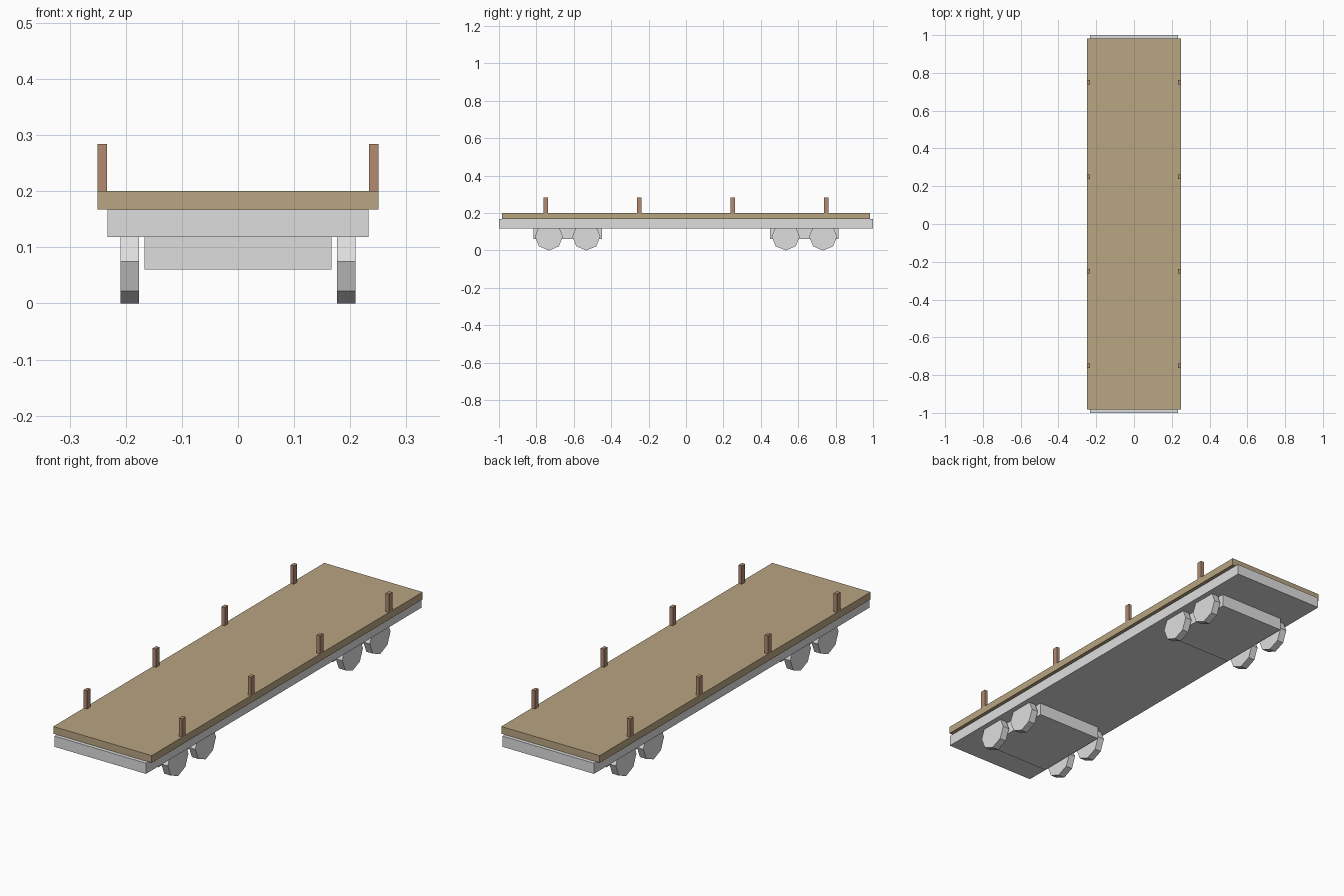
import bpy
import math

if "Cube" in bpy.data.objects:
    bpy.data.objects.remove(bpy.data.objects["Cube"])


def material(name, rgb):
    """Flat colour given as sRGB 0-255, stored as linear."""
    m = bpy.data.materials.new(name)
    lin = [((c / 255 + 0.055) / 1.055) ** 2.4 for c in rgb]
    m.diffuse_color = (*lin, 1.0)
    m.use_nodes = True
    m.node_tree.nodes["Principled BSDF"].inputs["Base Color"].default_value = m.diffuse_color
    return m


GREY = material("light grey metal", (222, 222, 222))
PLANK = material("tan planks", (184, 165, 130))
STAKE = material("brown wood", (178, 139, 113))


def box(name, x, y, z, mat):
    """Box from (min, max) ranges on each axis."""
    bpy.ops.mesh.primitive_cube_add(size=1, location=[sum(r) / 2 for r in (x, y, z)])
    ob = bpy.context.object
    ob.name = name
    ob.scale = [r[1] - r[0] for r in (x, y, z)]
    bpy.ops.object.transform_apply(location=False, rotation=False, scale=True)
    ob.data.materials.append(mat)


def wheel(name, x, y):
    """Octagonal wheel standing on one corner."""
    bpy.ops.mesh.primitive_cylinder_add(vertices=8, radius=0.075, depth=0.033,
                                        location=(x, y, 0.075),
                                        rotation=(0, math.pi / 2, 0))
    ob = bpy.context.object
    ob.name = name
    ob.data.materials.append(GREY)


# Chassis and plank deck
box("chassis", (-0.233, 0.233), (-1, 1), (0.118, 0.167), GREY)
box("deck", (-0.25, 0.25), (-0.983, 0.983), (0.167, 0.2), PLANK)

# Bogies, each with four wheels
for end, s in (("front", -1), ("rear", 1)):
    cy = s * 0.633
    box(f"{end}_bogie", (-0.167, 0.167), (cy - 0.183, cy + 0.183), (0.06, 0.118), GREY)
    for side, x in (("left", -0.1925), ("right", 0.1925)):
        for i, dy in enumerate((-0.1, 0.1)):
            wheel(f"{end}_{side}_wheel_{i + 1}", x, cy + dy)

# Side stakes along both deck edges
for side, x in (("left", (-0.25, -0.2335)), ("right", (0.2335, 0.25))):
    for i, y in enumerate((-0.75, -0.25, 0.25, 0.75)):
        box(f"{side}_stake_{i + 1}", x, (y - 0.0125, y + 0.0125), (0.2, 0.284), STAKE)
